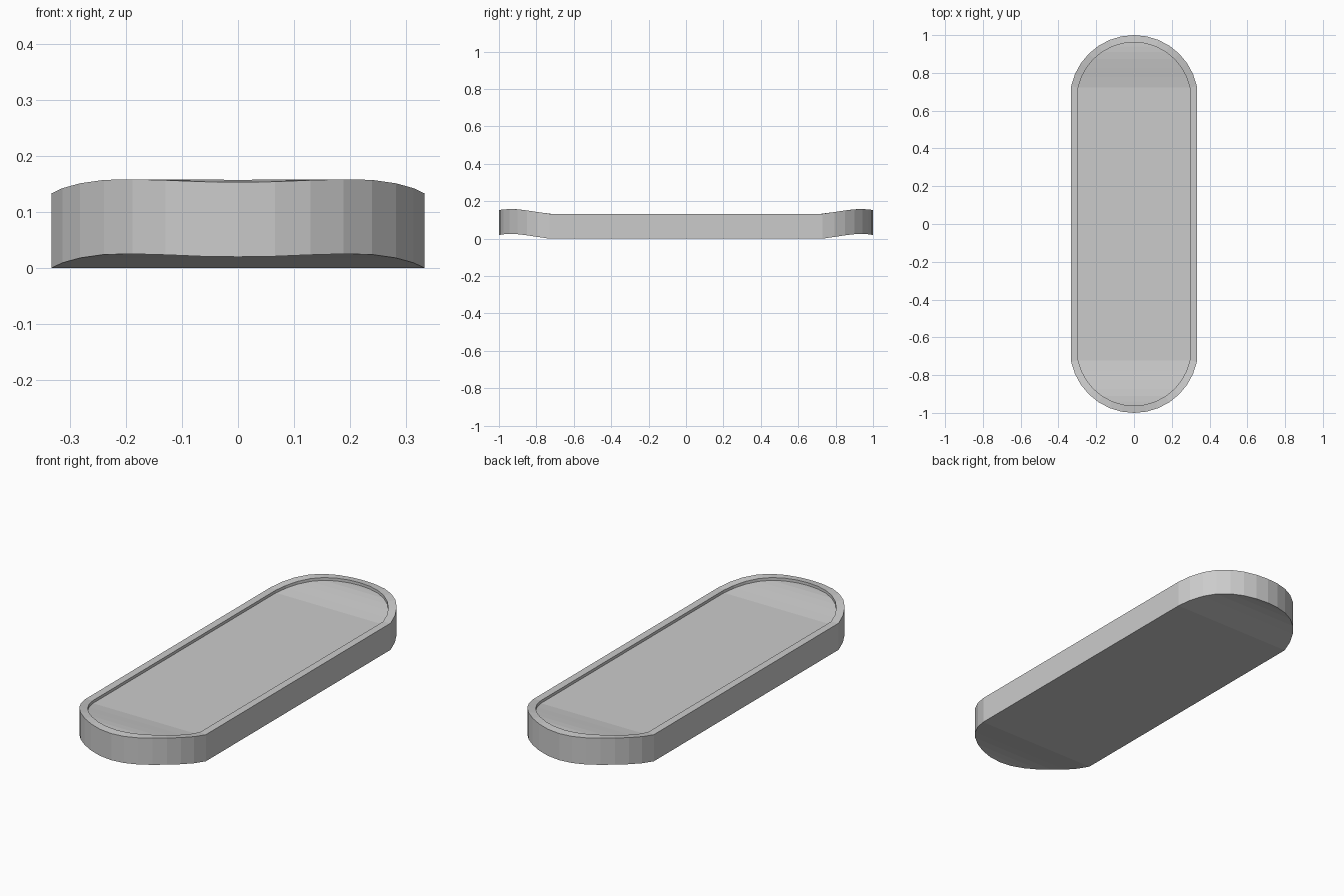
import bpy, bmesh, math

if "Cube" in bpy.data.objects:
    bpy.data.objects.remove(bpy.data.objects["Cube"])

THICK = 0.133      # board thickness
RECESS = 0.014     # depth of the top panel below the rim
RIM = 0.038        # rim width
R, CY = 0.34, 0.66 # end arc radius and centre
N = 7              # arc segments per quarter
A_MAX = math.radians(78.2)

# Lengthwise curve of the board: |y| against lift
LIFT = [(0.732, 0), (0.80, 0.0105), (0.86, 0.0195), (0.905, 0.0245),
        (0.945, 0.0252), (0.976, 0.0235), (1.0, 0.02)]


def lift(y):
    y = abs(y)
    if y <= LIFT[0][0]:
        return 0.0
    for (a, za), (b, zb) in zip(LIFT, LIFT[1:]):
        if y <= b:
            return za + (zb - za) * (y - a) / (b - a)
    return LIFT[-1][1]


def rows(radius):
    """Half-widths and y positions from the back tip to the front tip."""
    half = [(radius * math.sin(A_MAX * i / N), CY + radius * math.cos(A_MAX * i / N))
            for i in range(N + 1)]
    return half + [(x, -y) for x, y in reversed(half)]


def ring(bm, radius, base):
    """Closed outline as (right side, left side) vertex lists sharing the tips."""
    pts = rows(radius)
    right = [bm.verts.new((x, y, base + lift(y))) for x, y in pts]
    left = [right[0]]
    left += [bm.verts.new((-x, y, base + lift(y))) for x, y in pts[1:-1]]
    left.append(right[-1])
    return right, left


def fill(bm, r):
    """Cross strips between the two sides of an outline."""
    right, left = r
    for i in range(len(right) - 1):
        bm.faces.new(list(dict.fromkeys((right[i], right[i + 1], left[i + 1], left[i]))))


def bridge(bm, a, b):
    """Band of quads between two outlines."""
    for s, t in zip(a, b):
        for i in range(len(s) - 1):
            bm.faces.new((s[i], s[i + 1], t[i + 1], t[i]))


# Board: underside, outer wall, rim, recess wall, sunken panel
bm = bmesh.new()
bottom = ring(bm, R, 0)
top = ring(bm, R, THICK)
inner = ring(bm, R - RIM, THICK)
panel = ring(bm, R - RIM, THICK - RECESS)
fill(bm, bottom)
bridge(bm, bottom, top)
bridge(bm, top, inner)
bridge(bm, inner, panel)
fill(bm, panel)
bmesh.ops.recalc_face_normals(bm, faces=bm.faces)

mesh = bpy.data.meshes.new("board")
bm.to_mesh(mesh)
bm.free()
bpy.context.collection.objects.link(bpy.data.objects.new("board", mesh))
